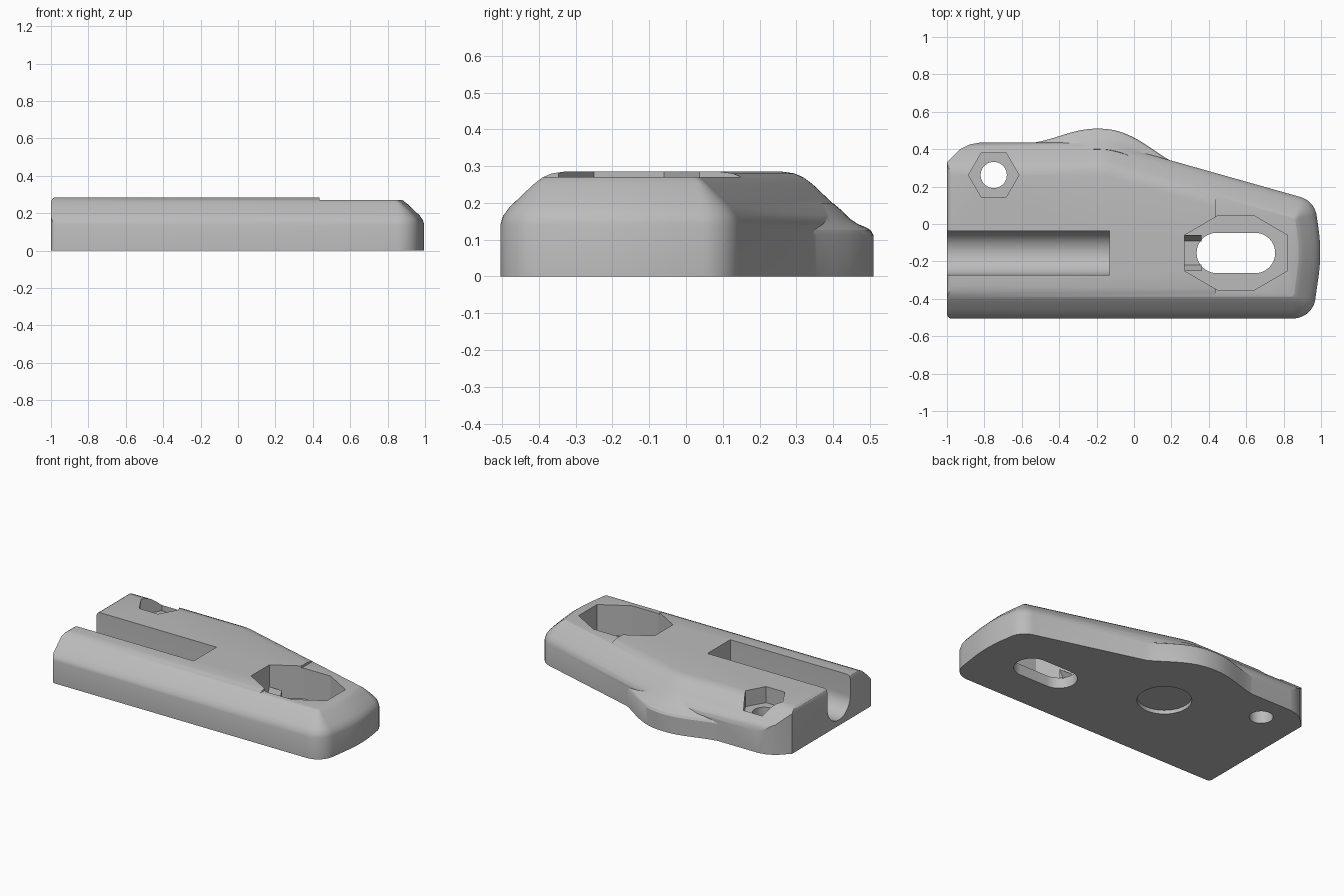
import bpy, bmesh, math
from mathutils import Vector, Matrix

if "Cube" in bpy.data.objects:
    bpy.data.objects.remove(bpy.data.objects["Cube"], do_unlink=True)

grey = bpy.data.materials.new("plain grey")
grey.use_nodes = True
GREY = (0.5, 0.5, 0.5, 1)
grey.diffuse_color = GREY
grey.node_tree.nodes["Principled BSDF"].inputs["Base Color"].default_value = GREY

ALONG_X = Matrix(((0, 0, 1, 0), (1, 0, 0, 0), (0, 1, 0, 0), (0, 0, 0, 1)))


def outline(poly, d, segs):
    """Counter-clockwise polygon of (x, y, radius), inset by d, corners rounded."""
    pts = [Vector(p[:2]) for p in poly]
    n = len(pts)
    moved = []
    for i, p in enumerate(pts):
        a, b = (p - pts[i - 1]).normalized(), (pts[(i + 1) % n] - p).normalized()
        na, nb = Vector((-a.y, a.x)), Vector((-b.y, b.x))
        moved.append(p + (na + nb) * d / (1 + na.dot(nb)))
    ring = []
    for i, p in enumerate(moved):
        if not segs or not poly[i][2]:
            ring.append(p)
            continue
        u, v = (moved[i - 1] - p).normalized(), (moved[(i + 1) % n] - p).normalized()
        half = (math.pi - u.angle(v)) / 2
        t = max(poly[i][2] - d, 0.02) * math.tan(half)
        w = math.cos(half)
        for k in range(segs + 1):
            s = k / segs
            c = ((1 - s) ** 2, 2 * s * (1 - s) * w, s * s)
            ring.append(((p + u * t) * c[0] + p * c[1] + (p + v * t) * c[2]) / sum(c))
    return ring


def make(name, rings, matrix=None):
    """Skin a stack of equal rings and cap both ends."""
    bm = bmesh.new()
    rows = [[bm.verts.new(p) for p in ring] for ring in rings]
    n = len(rows[0])
    for lo, hi in zip(rows, rows[1:]):
        for i in range(n):
            j = (i + 1) % n
            bm.faces.new((lo[i], lo[j], hi[j], hi[i]))
    bm.faces.new(rows[0][::-1])
    bm.faces.new(rows[-1])
    if matrix:
        bm.transform(matrix)
    bmesh.ops.recalc_face_normals(bm, faces=bm.faces)
    mesh = bpy.data.meshes.new(name)
    bm.to_mesh(mesh)
    bm.free()
    mesh.materials.append(grey)
    ob = bpy.data.objects.new(name, mesh)
    bpy.context.collection.objects.link(ob)
    return ob


def loft(name, poly, profile, segs=0, matrix=None):
    rings = [[(p.x, p.y, z) for p in outline(poly, d, segs)] for d, z in profile]
    return make(name, rings, matrix)


def prism(name, poly, z0, z1, segs=0, matrix=None):
    return loft(name, poly, [(0, z0), (0, z1)], segs, matrix)


def rect(x0, x1, y0, y1, r=0):
    return [(x0, y0, r), (x1, y0, r), (x1, y1, r), (x0, y1, r)]


def combine(ob, tool, operation):
    mod = ob.modifiers.new(operation, 'BOOLEAN')
    mod.operation, mod.object, mod.solver = operation, tool, 'EXACT'
    deps = bpy.context.evaluated_depsgraph_get()
    mesh = bpy.data.meshes.new_from_object(ob.evaluated_get(deps))
    ob.modifiers.clear()
    ob.data = mesh
    bpy.data.objects.remove(tool, do_unlink=True)


# Main body with sloped shoulders
body = loft("body", [(-1.3, -.505, 0), (.955, -.505, .12), (1.005, -.15, .9),
                     (.965, .123, .12), (-.14, .435, .4), (-1.3, .435, 0)],
            [(0, 0), (0, .14), (.008, .165), (.025, .188), (.05, .212), (.09, .25),
             (.115, .269), (.14, .28), (.175, .285)], 10)

# Rounded swelling along the back edge
sections = []
STEPS = 36
for k in range(STEPS + 1):
    x = -.6 + .92 * k / STEPS
    if x < -.2:
        y = .43 + .08 * (1 + math.cos(math.pi * (-.2 - x) / .4)) / 2
    else:
        y = .51 - .21 * (1 - math.cos(math.pi * ((x + .2) / .52) ** 1.2)) / 2
    side = [(0, 0), (0, .112), (.008, .126), (.022, .134), (.042, .142), (.065, .157),
            (.085, .178), (.11, .199), (.2, .1), (.2, 0)]
    sections.append([(x, y - d, z) for d, z in side])
combine(body, make("swelling", sections), 'UNION')

# Flat end with softened edges and a clipped back corner
combine(body, loft("end_trim", [(-1, -.505, .025), (1.3, -.6, 0), (1.3, .7, 0), (-.6, .7, 0),
                                (-.7, .445, 0), (-.82, .436, 0), (-.88, .425, 0),
                                (-.93, .4, 0), (-1, .33, 0)],
                   [(0, -.1), (0, .262), (.007, .277), (.025, .288)], 4), 'INTERSECT')

# Lowered top, long U channel, bolt hole, slot and underside recess
MID = -.155
hexagon = [(-.75 + .135 * math.cos(k * math.pi / 3),
            .262 + .135 * math.sin(k * math.pi / 3), 0) for k in range(6)]
pocket = [(.27, MID - .095, 0), (.45, MID - .2, 0), (.64, MID - .2, 0), (.82, MID - .095, 0),
          (.82, MID + .095, 0), (.64, MID + .2, 0), (.45, MID + .2, 0), (.27, MID + .095, 0)]
channel = [(MID - .118, .037, .117), (MID + .118, .037, .117),
           (MID + .118, .4, 0), (MID - .118, .4, 0)]
cutters = [
    prism("lowered_top", rect(.435, 1.3, -.8, .8), .27, .5),
    prism("u_channel", channel, -1.2, -.13, 14, ALONG_X),
    prism("nut_pocket", hexagon, .18, .5),
    prism("bolt_hole", rect(-.82, -.68, .192, .332, .0699), -.1, .4, 10),
    prism("long_pocket", pocket, .07, .5),
    prism("long_slot", rect(.335, .755, MID - .108, MID + .108, .1079), -.1, .4, 12),
    prism("round_recess", rect(-.35, -.03, -.11, .21, .1599), -.1, .025, 14),
]
for tool in cutters:
    combine(body, tool, 'DIFFERENCE')

# Small sloped rails at the inner end of the long pocket
parts = [body]
for side, name in ((1, "back_rail"), (-1, "front_rail")):
    tri = [(MID + side * .062, .065, 0), (MID + side * .095, .065, 0), (MID + side * .095, .14, 0)]
    parts.append(prism(name, tri[::side], .265, .36, 0, ALONG_X))

for ob in bpy.context.selected_objects:
    ob.select_set(False)
body.select_set(True)
bpy.context.view_layer.objects.active = body
bpy.ops.object.shade_smooth_by_angle(angle=math.radians(28))
